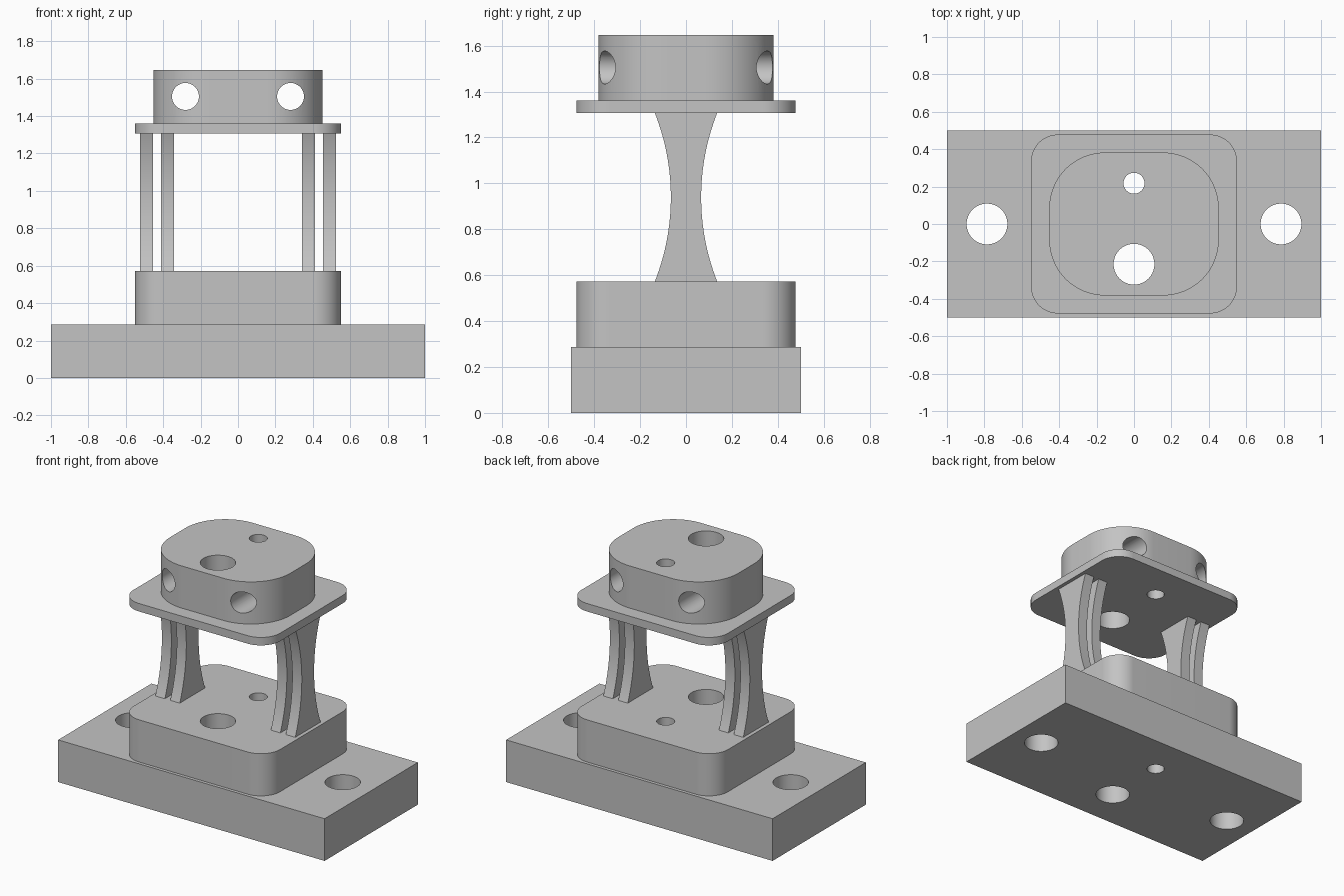
import bpy, bmesh, math
from mathutils import Vector

if "Cube" in bpy.data.objects:
    bpy.data.objects.remove(bpy.data.objects["Cube"], do_unlink=True)

# One plain grey for every part
grey = bpy.data.materials.new("light_grey")
grey.use_nodes = True
COLOUR = (0.55, 0.55, 0.55, 1)
grey.diffuse_color = COLOUR
grey.node_tree.nodes["Principled BSDF"].inputs["Base Color"].default_value = COLOUR

# Level heights and vertical bores (x, y, radius)
BASE_TOP, BLOCK_TOP, PLATE_LOW, PLATE_TOP, HEAD_TOP = 0.286, 0.572, 1.307, 1.361, 1.647
CENTRE_BORES = [(0, -0.215, 0.109), (0, 0.218, 0.056)]
MOUNT_BORES = [(side * 0.786, 0, 0.109) for side in (-1, 1)]


def extrude(name, points, direction):
    """Solid prism from a closed outline."""
    bm = bmesh.new()
    face = bm.faces.new([bm.verts.new(p) for p in points])
    top = bmesh.ops.extrude_face_region(bm, geom=[face])["geom"]
    bmesh.ops.translate(bm, vec=direction,
                        verts=[v for v in top if isinstance(v, bmesh.types.BMVert)])
    bmesh.ops.recalc_face_normals(bm, faces=bm.faces)
    mesh = bpy.data.meshes.new(name)
    bm.to_mesh(mesh)
    bm.free()
    mesh.materials.append(grey)
    obj = bpy.data.objects.new(name, mesh)
    bpy.context.collection.objects.link(obj)
    return obj


def rounded_slab(name, hx, hy, radius, z0, z1, steps=20):
    """Rectangular slab with rounded vertical corners."""
    points = []
    for quarter, (sx, sy) in enumerate([(1, 1), (-1, 1), (-1, -1), (1, -1)]):
        for i in range(steps + 1):
            a = math.pi / 2 * (quarter + i / steps)
            points.append((sx * (hx - radius) + radius * math.cos(a),
                           sy * (hy - radius) + radius * math.sin(a), z0))
    return extrude(name, points, Vector((0, 0, z1 - z0)))


def select(obj):
    bpy.ops.object.select_all(action="DESELECT")
    obj.select_set(True)
    bpy.context.view_layer.objects.active = obj


def drill(obj, x, y, z, radius, rotation=(0, 0, 0)):
    """Cut a through hole, then discard the cutter."""
    bpy.ops.mesh.primitive_cylinder_add(vertices=64, radius=radius, depth=4,
                                        location=(x, y, z), rotation=rotation)
    cutter = bpy.context.object
    cutter.hide_render = True
    cutter.data.materials.append(grey)
    cut = obj.modifiers.new("bore", "BOOLEAN")
    cut.operation, cut.solver, cut.object = "DIFFERENCE", "EXACT", cutter
    select(obj)
    bpy.ops.object.modifier_apply(modifier=cut.name)
    bpy.data.objects.remove(cutter, do_unlink=True)


def smooth(obj):
    select(obj)
    bpy.ops.object.shade_smooth_by_angle(angle=math.radians(30))


# Base, lower block, upper plate and head
base = extrude("base", [(-1, -0.5, 0), (1, -0.5, 0), (1, 0.5, 0), (-1, 0.5, 0)],
               Vector((0, 0, BASE_TOP)))
block = rounded_slab("lower_block", 0.55, 0.478, 0.143, BASE_TOP, BLOCK_TOP)
plate = rounded_slab("upper_plate", 0.55, 0.478, 0.143, PLATE_LOW, PLATE_TOP)
head = rounded_slab("head", 0.453, 0.382, 0.297, PLATE_TOP, HEAD_TOP)

for part in (base, block, plate, head):
    for x, y, r in CENTRE_BORES + (MOUNT_BORES if part is base else []):
        drill(part, x, y, 1, r)

# Cross holes running front to back through the head
for side in (-1, 1):
    drill(head, side * 0.281, 0, 1.505, 0.072, (math.pi / 2, 0, 0))

for part in (base, block, plate, head):
    smooth(part)

# Paired waisted flexure blades on each side
MID, HALF, WAIST, ARC = (BLOCK_TOP + PLATE_LOW) / 2, (PLATE_LOW - BLOCK_TOP) / 2, 0.066, 1.0
edge = []
for i in range(33):
    dz = HALF * (i / 16 - 1)
    edge.append((WAIST + ARC - math.sqrt(ARC ** 2 - dz ** 2), MID + dz))
outline = edge + [(-y, z) for y, z in reversed(edge)]
for side, label in ((1, "left"), (-1, "right")):
    for place, x0, x1 in (("inner", 0.342, 0.413), ("outer", 0.454, 0.525)):
        blade = extrude(f"{label}_{place}_blade", [(side * x0, y, z) for y, z in outline],
                        Vector((side * (x1 - x0), 0, 0)))
        smooth(blade)
